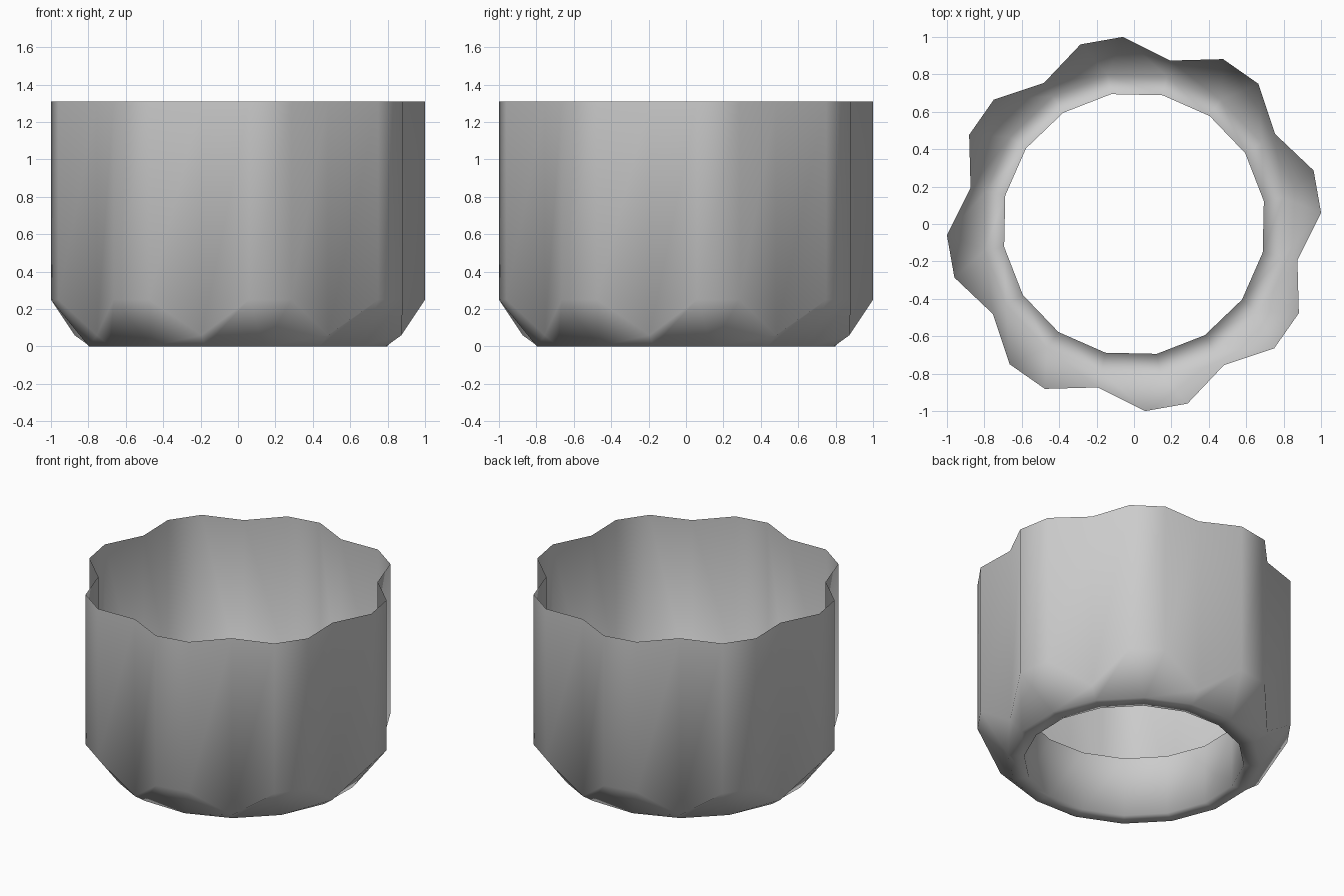
import bpy, bmesh
from math import cos, sin, radians

cube = bpy.data.objects.get("Cube")
if cube:
    bpy.data.objects.remove(cube)

# Material
grey = bpy.data.materials.new("plain_grey")
grey.use_nodes = True
colour = (0.6, 0.6, 0.6, 1)
grey.diffuse_color = colour
grey.node_tree.nodes["Principled BSDF"].inputs["Base Color"].default_value = colour

LOBES = 8
STEP = 360 / LOBES
TURN = 10          # direction of the first lobe
HALF_LOBE = 6.6    # half the angle across a lobe's crest
HEIGHT = 1.31

bm = bmesh.new()


def point(radius, angle, z):
    a = radians(angle)
    return bm.verts.new((radius * cos(a), radius * sin(a), z))


def round_ring(radius, z):
    return [point(radius, TURN + i * STEP / 2, z) for i in range(2 * LOBES)]


def scalloped_ring(crest_z, valley_z):
    ring = []
    for i in range(LOBES):
        mid = TURN + i * STEP
        ring += [point(1.002, mid - HALF_LOBE, crest_z),
                 point(1.002, mid + HALF_LOBE, crest_z),
                 point(0.895, mid + STEP / 2, valley_z)]
    return ring


def bridge(lower, upper):
    n = len(lower)
    for i in range(n):
        j = (i + 1) % n
        bm.faces.new((lower[i], lower[j], upper[j], upper[i]))


# Scalloped wall, open at the top
rim = scalloped_ring(HEIGHT, HEIGHT)
shoulder = scalloped_ring(0.25, 0.06)
bridge(shoulder, rim)

# Chamfer from the scalloped shoulder down to the round foot
foot = round_ring(0.81, 0)
for i in range(LOBES):
    left, right, valley = shoulder[3 * i:3 * i + 3]
    following = shoulder[(3 * i + 3) % len(shoulder)]
    crest_foot, valley_foot = foot[2 * i], foot[2 * i + 1]
    next_foot = foot[(2 * i + 2) % len(foot)]
    bm.faces.new((crest_foot, right, left))
    bm.faces.new((crest_foot, valley_foot, valley, right))
    bm.faces.new((valley_foot, next_foot, following, valley))

# Flat foot ring and the collar standing inside the hole
hole = round_ring(0.705, 0)
collar = round_ring(0.705, 0.42)
bridge(hole, foot)
bridge(collar, hole)

for face in bm.faces:
    face.smooth = True
bm.normal_update()
bmesh.ops.recalc_face_normals(bm, faces=bm.faces)

mesh = bpy.data.meshes.new("scalloped_cup")
bm.to_mesh(mesh)
bm.free()
mesh.materials.append(grey)
cup = bpy.data.objects.new("scalloped_cup", mesh)
bpy.context.collection.objects.link(cup)
